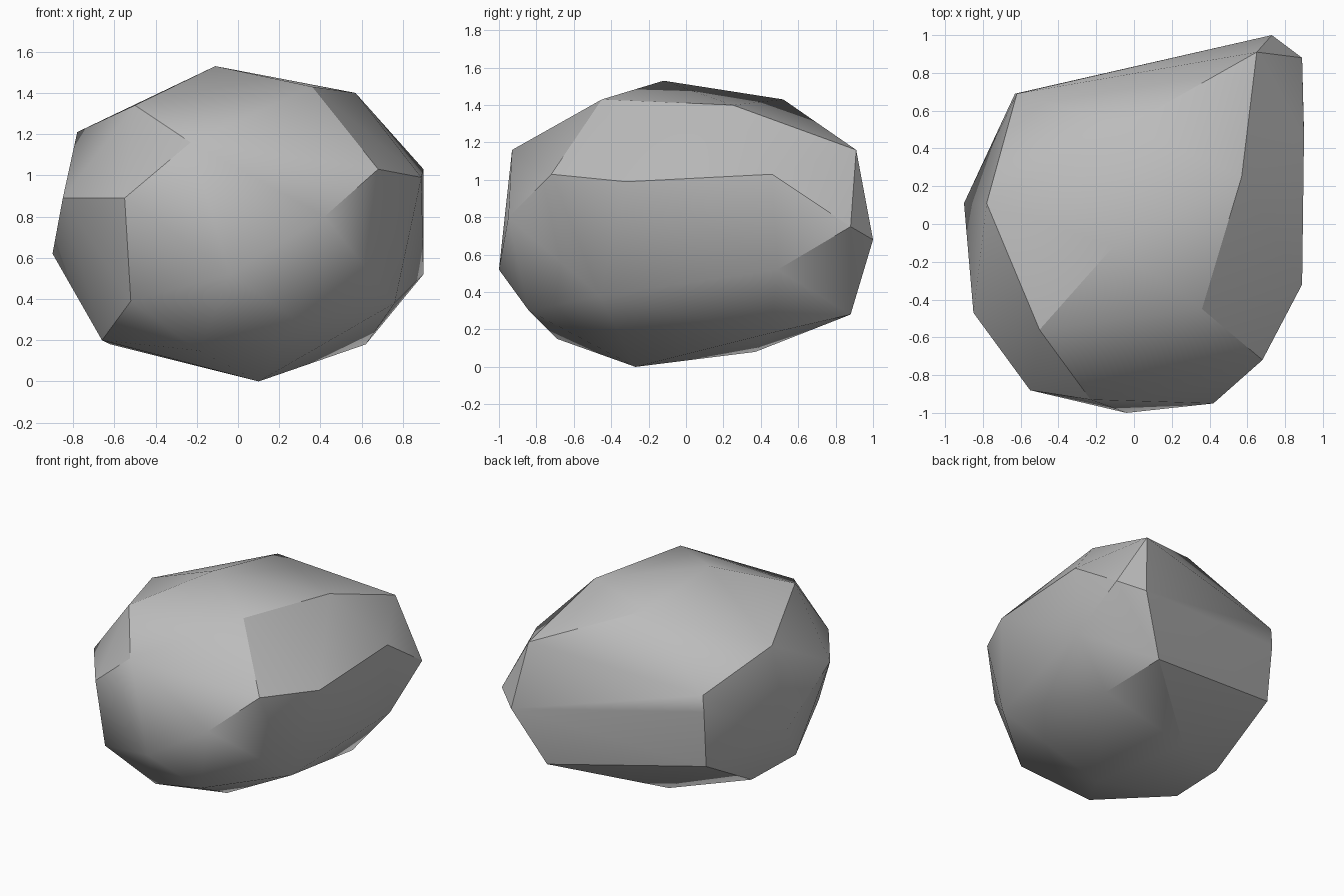
import bpy
import bmesh
import math
from mathutils import Vector


def remove_default_cube():
    cube = bpy.data.objects.get("Cube")
    if cube:
        bpy.data.objects.remove(cube, do_unlink=True)


def make_material(name, colour):
    material = bpy.data.materials.new(name)
    material.use_nodes = True
    material.diffuse_color = colour
    shader = material.node_tree.nodes["Principled BSDF"]
    shader.inputs["Base Color"].default_value = colour
    shader.inputs["Roughness"].default_value = 0.9
    return material


def build_chiselled_hull(name, corner_groups, material, crease_angle):
    """Wrap the chiselled corners in a convex skin and shade it with hard creases."""
    bm = bmesh.new()
    for group in corner_groups:
        for corner in group:
            bm.verts.new(Vector(corner))
    result = bmesh.ops.convex_hull(bm, input=bm.verts[:])
    buried = [v for v in result["geom_interior"] if isinstance(v, bmesh.types.BMVert)]
    bmesh.ops.delete(bm, geom=buried, context="VERTS")
    bmesh.ops.recalc_face_normals(bm, faces=bm.faces[:])

    mesh = bpy.data.meshes.new(name)
    bm.to_mesh(mesh)
    bm.free()
    mesh.materials.append(material)
    rock = bpy.data.objects.new(name, mesh)
    bpy.context.collection.objects.link(rock)

    bpy.ops.object.select_all(action="DESELECT")
    rock.select_set(True)
    bpy.context.view_layer.objects.active = rock
    bpy.ops.object.shade_smooth_by_angle(angle=crease_angle)
    return rock


# Corners of the boulder, from the crown down to the underside
crown = [(-.11, -.12, 1.53), (.36, -.45, 1.43), (.57, .25, 1.4),
         (-.04, .52, 1.43), (-.5, -.56, 1.34), (-.78, .11, 1.21)]
shoulder = [(-.23, -.93, 1.16), (.68, -.72, 1.03), (.89, -.32, .99),
            (.9, .46, 1.03), (.65, .91, 1.16), (-.62, .69, 1.02)]
waist = [(-.85, -.47, .89), (-.55, -.88, .89), (.42, -.95, .8),
         (.89, .88, .75), (.73, 1, .68), (-.63, .69, .9), (-.9, .11, .62)]
skirt = [(-.04, -1, .52), (-.52, -.81, .39), (.76, -.46, .38),
         (.9, .49, .52), (-.62, .65, .48), (.28, -.84, .3)]
underside = [(.52, .88, .28), (.62, .45, .18), (-.66, -.34, .2), (-.62, .12, .18),
             (-.19, -.69, .15), (-.12, .37, .08), (.1, -.27, 0)]

remove_default_cube()
stone_grey = make_material("stone grey", (.5, .5, .5, 1))
build_chiselled_hull("boulder", [crown, shoulder, waist, skirt, underside],
                     stone_grey, math.radians(30))
